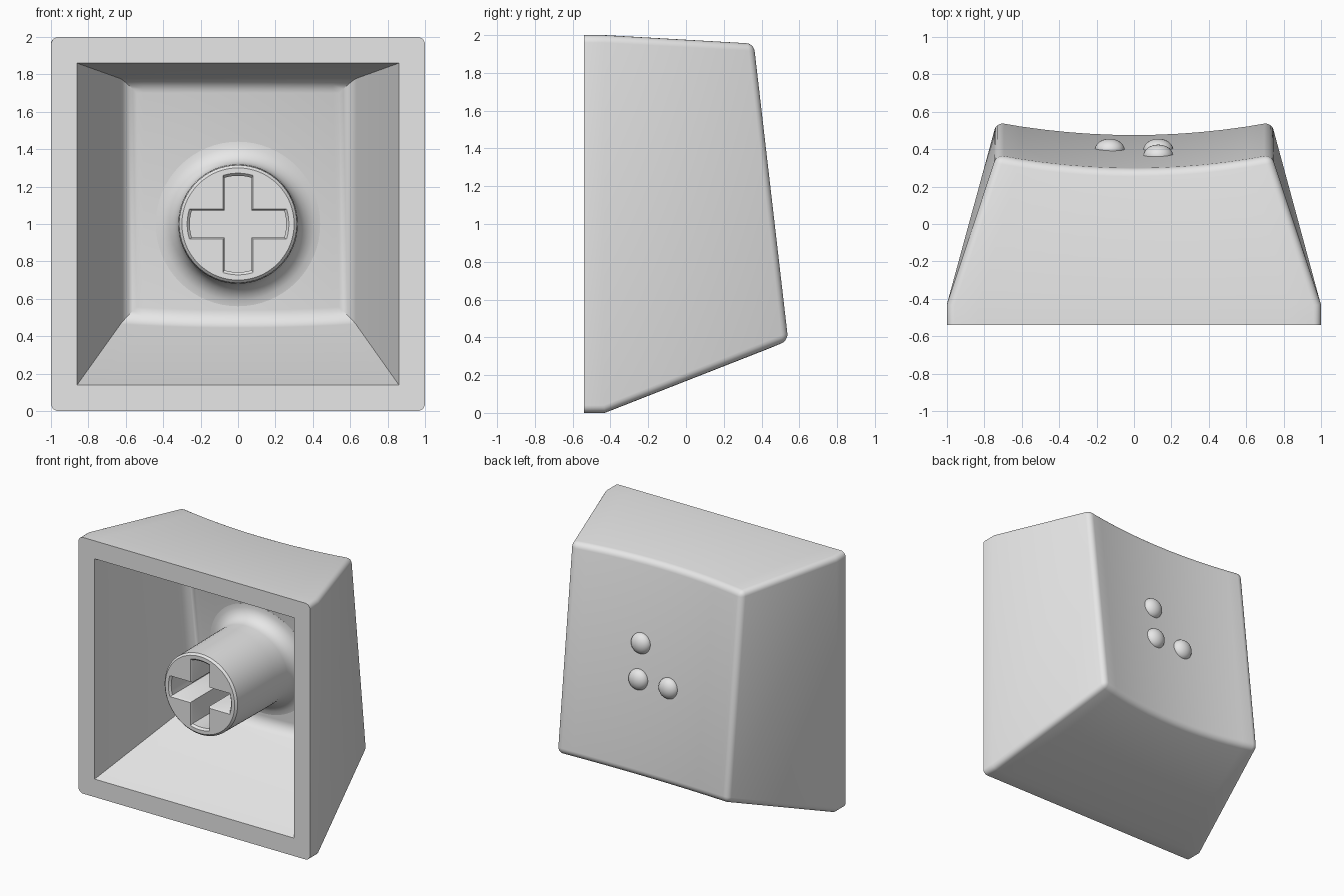
import bpy, bmesh, math
from mathutils import Vector

if "Cube" in bpy.data.objects:
    bpy.data.objects.remove(bpy.data.objects["Cube"])

# One plain plastic colour
plastic = bpy.data.materials.new("light_grey_plastic")
plastic.use_nodes = True
grey = (0.8, 0.8, 0.8, 1)
plastic.diffuse_color = grey
plastic.node_tree.nodes["Principled BSDF"].inputs["Base Color"].default_value = grey

COLS = 12        # columns across the dished face
TILT = 0.116     # lean of the dished face
DISH = 0.07      # depth of the dish
HALF = 0.73      # half width of the dish
CENTRE = 1.0     # height of the stem axis


def sag(x):
    return DISH * (1 - (x / HALF) ** 2)


def face_y(x, z, offset):
    return offset - TILT * (z - 0.4) - sag(x)


def make_object(name, bm):
    bmesh.ops.recalc_face_normals(bm, faces=bm.faces[:])
    mesh = bpy.data.meshes.new(name)
    bm.to_mesh(mesh)
    bm.free()
    mesh.materials.append(plastic)
    obj = bpy.data.objects.new(name, mesh)
    bpy.context.collection.objects.link(obj)
    return obj


def activate(obj):
    bpy.ops.object.select_all(action="DESELECT")
    obj.select_set(True)
    bpy.context.view_layer.objects.active = obj


def smooth(obj):
    activate(obj)
    bpy.ops.object.shade_smooth_by_angle(angle=math.radians(30))


def cut(obj, cutter):
    cutter.hide_render = True
    mod = obj.modifiers.new("cut", "BOOLEAN")
    mod.operation, mod.solver, mod.object = "DIFFERENCE", "EXACT", cutter
    activate(obj)
    bpy.ops.object.modifier_apply(modifier=mod.name)
    bpy.data.objects.remove(cutter)


def bridge(bm, a, b):
    for i in range(len(a)):
        j = (i + 1) % len(a)
        bm.faces.new((a[i], a[j], b[j], b[i]))


def dished_block(name, sections, end, radius, round_corners):
    """Loft flat rectangles (half width, low, high, y) to a dished end face."""
    bm = bmesh.new()
    steps = [2 * i / COLS - 1 for i in range(COLS + 1)]
    loops = []
    for hw, lo, hi, y in sections:
        pts = [(hw * s, y, lo) for s in steps] + [(hw * s, y, hi) for s in reversed(steps)]
        loops.append([bm.verts.new(p) for p in pts])
    hw, lo, hi, offset = end
    pts = []
    for z, order, slope in ((lo, steps, 0.4), (hi, steps[::-1], 0)):
        for s in order:
            x = hw * s
            zz = z - slope * (sag(x) - sag(hw))
            pts.append((x, face_y(x, zz, offset), zz))
    loops.append([bm.verts.new(p) for p in pts])
    for a, b in zip(loops, loops[1:]):
        bridge(bm, a, b)
    bm.faces.new(loops[0])
    last = loops[-1]
    for i in range(COLS):
        bm.faces.new((last[i], last[i + 1], last[-2 - i], last[-1 - i]))
    # Round the rim of the end face, and the long corners if wanted
    size = len(last)
    edges = {bm.edges.get((last[i], last[(i + 1) % size])) for i in range(size)}
    if round_corners:
        for a, b in zip(loops, loops[1:]):
            for i in (0, COLS, COLS + 1, size - 1):
                edges.add(bm.edges.get((a[i], b[i])))
    bmesh.ops.recalc_face_normals(bm, faces=bm.faces[:])
    bmesh.ops.bevel(bm, geom=list(edges), offset=radius, offset_type="OFFSET",
                    segments=5, profile=0.5, affect="EDGES", clamp_overlap=True)
    return make_object(name, bm)


# Hollow tapered shell
shell = dished_block("cap_shell", [(1, 0, 2, -0.54), (1, 0, 2, -0.43)],
                     (0.735, 0.385, 1.955, 0.545), 0.04, True)
cavity = dished_block("cavity_cutter", [(0.86, 0.14, 1.86, -0.6), (0.86, 0.14, 1.86, -0.541)],
                      (0.61, 0.49, 1.77, 0.4), 0.07, False)
cut(shell, cavity)
smooth(shell)

# Round stem, flaring out to follow the tilted floor
bm = bmesh.new()
profile = [(0.3, -0.47, 0), (0.315, -0.455, 0), (0.32, 0.0, 0)]
for k in range(7):
    a = math.radians(15 * k)
    profile.append((0.44 - 0.12 * math.cos(a), 0.14 + 0.12 * math.sin(a), 1))
profile.append((0.44, 0.29, 1))
rings = []
for r, y, follow in profile:
    ring = []
    for i in range(64):
        a = math.tau * i / 64
        x, h = r * math.cos(a), r * math.sin(a)
        shift = follow * (DISH - sag(x) - TILT * h)
        ring.append(bm.verts.new((x, y + shift, CENTRE + h)))
    rings.append(ring)
for a, b in zip(rings, rings[1:]):
    bridge(bm, a, b)
bm.faces.new(rings[0])
hub = bm.verts.new((0, 0.29, CENTRE))
for i in range(64):
    bm.faces.new((rings[-1][i], rings[-1][(i + 1) % 64], hub))
stem = make_object("stem", bm)

# Cross socket with arched arm ends and a chamfered mouth
bm = bmesh.new()
loops = []
for y, grow in ((-0.49, 0.033), (-0.455, 0), (0.03, 0)):
    reach, half = 0.258 + grow, 0.073 + grow * 0.6
    swing = math.asin(half / reach)
    loop = []
    for arm in range(4):
        turn = arm * math.pi / 2
        for k in range(-3, 4):
            a = turn + swing * k / 3
            loop.append((reach * math.cos(a), reach * math.sin(a)))
        a = turn + math.pi / 4
        loop.append((half * math.sqrt(2) * math.cos(a), half * math.sqrt(2) * math.sin(a)))
    loops.append([bm.verts.new((x, y, CENTRE + h)) for x, h in loop])
for a, b in zip(loops, loops[1:]):
    bridge(bm, a, b)
bm.faces.new(loops[0])
bm.faces.new(loops[-1])
cut(stem, make_object("cross_cutter", bm))
smooth(stem)

# Raised tactile bumps on the dished face
for name, x, z in (("upper_bump", 0.13, 1.33), ("lower_left_bump", 0.13, 1.06),
                   ("lower_right_bump", -0.13, 1.06)):
    bm = bmesh.new()
    bmesh.ops.create_uvsphere(bm, u_segments=32, v_segments=16, radius=0.08)
    bmesh.ops.scale(bm, vec=Vector((1, 0.75, 1)), verts=bm.verts[:])
    bmesh.ops.translate(bm, vec=Vector((x, face_y(x, z, 0.54), z)), verts=bm.verts[:])
    smooth(make_object(name, bm))
